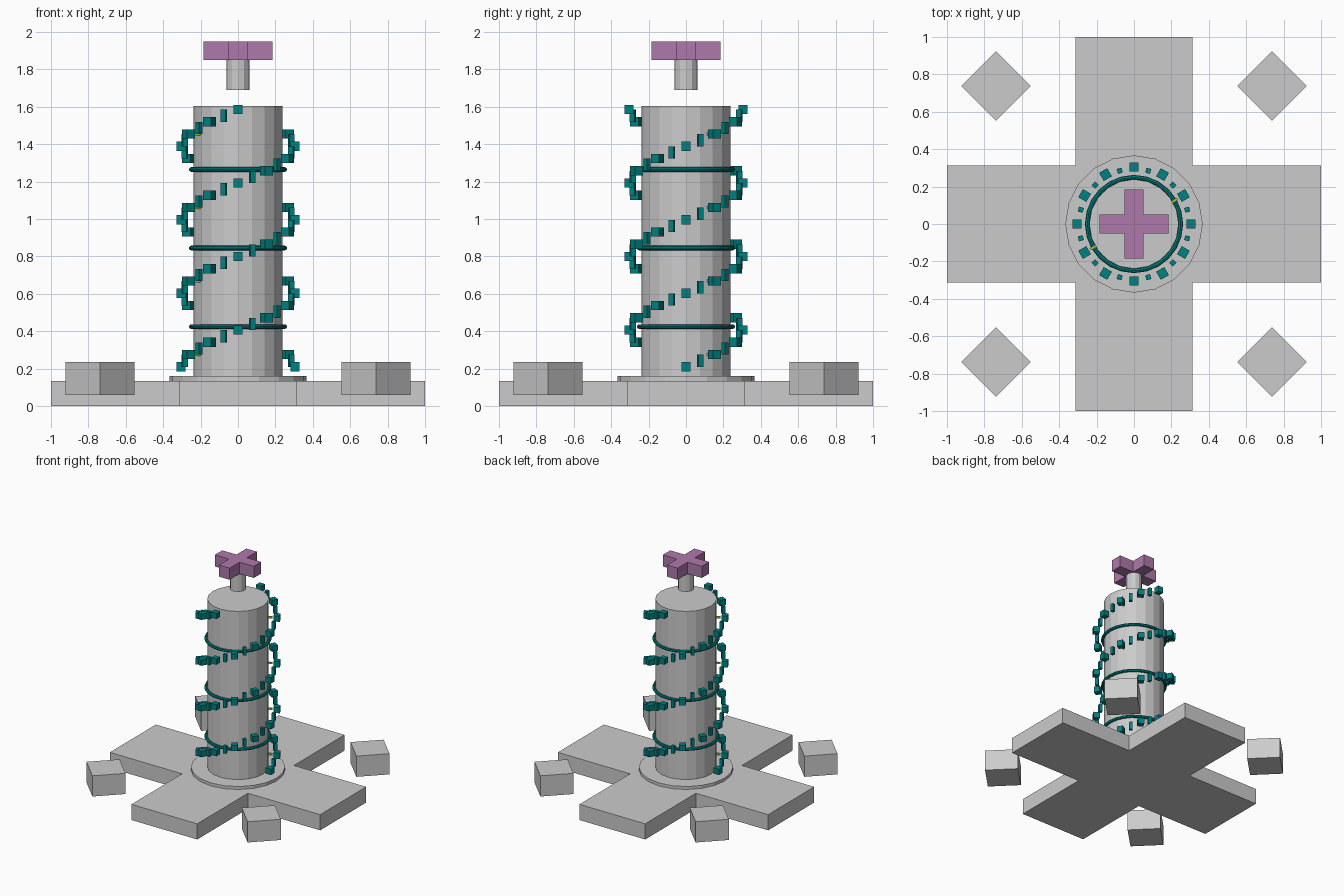
import bpy, bmesh, math
from mathutils import Matrix

if "Cube" in bpy.data.objects:
    bpy.data.objects.remove(bpy.data.objects["Cube"])

def material(name, rgb):
    m = bpy.data.materials.new(name)
    m.diffuse_color = (*rgb, 1)
    m.use_nodes = True
    m.node_tree.nodes["Principled BSDF"].inputs["Base Color"].default_value = m.diffuse_color
    return m

TEAL = material("teal", (0.0, 0.22, 0.22))
PURPLE = material("purple", (0.42, 0.19, 0.41))
GREEN = material("yellow_green", (0.4, 0.6, 0.05))

def finish(name, bm, mat=None):
    bmesh.ops.recalc_face_normals(bm, faces=bm.faces)
    me = bpy.data.meshes.new(name)
    bm.to_mesh(me)
    bm.free()
    if mat:
        me.materials.append(mat)
    ob = bpy.data.objects.new(name, me)
    bpy.context.collection.objects.link(ob)
    return ob

def add_box(bm, pos, size, angle=0.0):
    m = (Matrix.Translation(pos) @ Matrix.Rotation(angle, 4, 'Z')
         @ Matrix.Diagonal((*size, 1)))
    bmesh.ops.create_cube(bm, size=1, matrix=m)

def cylinder(name, r, z0, z1, sides):
    bm = bmesh.new()
    bmesh.ops.create_cone(bm, cap_ends=True, segments=sides, radius1=r, radius2=r,
                          depth=z1 - z0, matrix=Matrix.Translation((0, 0, (z0 + z1) / 2)))
    return finish(name, bm)

def cross(name, reach, half, z0, z1, mat=None):
    # plus-shaped outline, extruded upwards
    bm = bmesh.new()
    verts = []
    for k in range(4):
        rot = Matrix.Rotation(k * math.pi / 2, 3, 'Z')
        for x, y in ((reach, -half), (reach, half), (half, half)):
            v = bm.verts.new((x, y, 0))
            v.co = rot @ v.co
            v.co.z = z0
            verts.append(v)
    face = bm.faces.new(verts)
    ext = bmesh.ops.extrude_face_region(bm, geom=[face])
    top = [g for g in ext["geom"] if isinstance(g, bmesh.types.BMVert)]
    bmesh.ops.translate(bm, verts=top, vec=(0, 0, z1 - z0))
    return finish(name, bm, mat)

# base, collar, column, floating finial
cross("base_cross", 1.0, 0.3125, 0.0, 0.135)
cylinder("collar", 0.367, 0.01, 0.16, 20)
cylinder("column", 0.239, 0.02, 1.605, 20)
cylinder("finial_stem", 0.0625, 1.69, 1.86, 12)
cross("finial_cross", 0.185, 0.05, 1.85, 1.95, PURPLE)

# corner blocks, turned 45 degrees
for i, (sx, sy) in enumerate(((1, 1), (-1, 1), (-1, -1), (1, -1))):
    bm = bmesh.new()
    add_box(bm, (0.738 * sx, 0.738 * sy, 0.148), (0.262, 0.262, 0.178), math.pi / 4)
    finish(f"corner_block_{i + 1}", bm)

# bands around the column
for i in range(3):
    bpy.ops.mesh.primitive_torus_add(major_radius=0.25, minor_radius=0.0125,
                                     major_segments=24, minor_segments=8,
                                     location=(0, 0, 0.425 + 0.42 * i))
    band = bpy.context.object
    band.name = f"column_band_{i + 1}"
    band.data.materials.append(TEAL)

# double helix: a bead every 30 degrees, an upright link between beads
STEP, RISE, Z0, R = math.radians(30), 0.0655, 0.21, 0.305
for name, start in (("helix_a", 0.0), ("helix_b", math.pi)):
    bm = bmesh.new()
    for k in range(22):
        a = start + k * STEP
        z = Z0 + k * RISE
        add_box(bm, (R * math.cos(a), R * math.sin(a), z), (0.05, 0.05, 0.05), a)
        if k < 21:
            b, r = a + STEP / 2, R * math.cos(STEP / 2)
            add_box(bm, (r * math.cos(b), r * math.sin(b), z + RISE / 2),
                    (0.027, 0.027, RISE), b)
    finish(name, bm, TEAL)

# rungs through the column, one every half turn
bm = bmesh.new()
for k in range(1, 22, 6):
    add_box(bm, (0, 0, Z0 + k * RISE), (0.54, 0.014, 0.014), k * STEP)
finish("helix_rungs", bm, GREEN)
